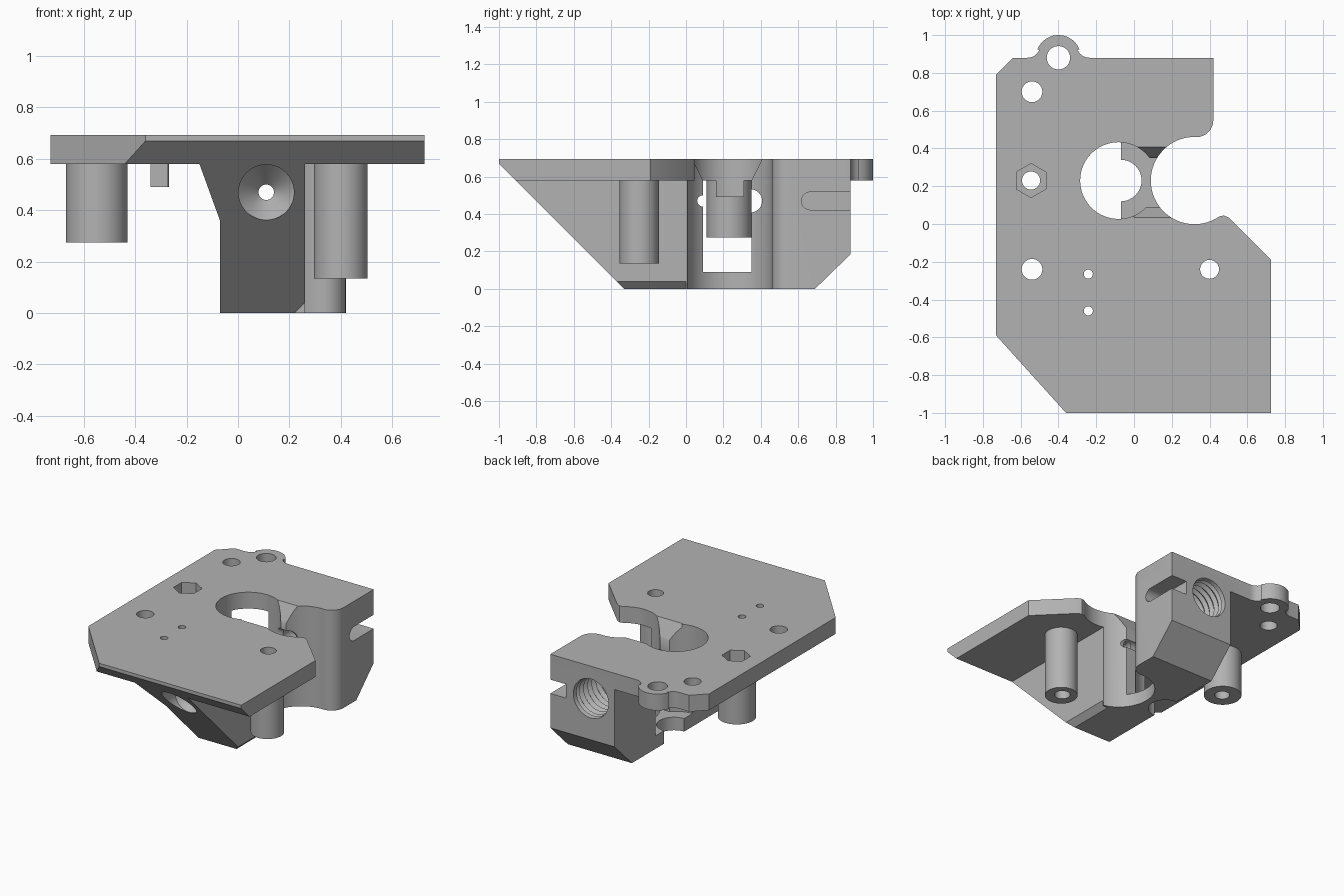
import bpy, bmesh, math
from mathutils import Vector

if "Cube" in bpy.data.objects:
    bpy.data.objects.remove(bpy.data.objects["Cube"])

grey = bpy.data.materials.new("light_grey")
grey.diffuse_color = (0.45, 0.45, 0.45, 1)
grey.use_nodes = True
grey.node_tree.nodes["Principled BSDF"].inputs["Base Color"].default_value = grey.diffuse_color


def arc(cx, cy, r, a0, a1, n=12):
    return [(cx + r * math.cos(math.radians(a0 + (a1 - a0) * i / n)),
             cy + r * math.sin(math.radians(a0 + (a1 - a0) * i / n))) for i in range(n + 1)]


def finish(name, bm):
    bmesh.ops.recalc_face_normals(bm, faces=bm.faces)
    me = bpy.data.meshes.new(name)
    bm.to_mesh(me)
    bm.free()
    me.materials.append(grey)
    ob = bpy.data.objects.new(name, me)
    bpy.context.collection.objects.link(ob)
    return ob


def prism(name, pts, lo, hi, axis="z"):
    """Extrude a closed outline along an axis."""
    place = {"z": lambda a, b, c: (a, b, c), "y": lambda a, b, c: (a, c, b),
             "x": lambda a, b, c: (c, a, b)}[axis]
    bm = bmesh.new()
    f = bm.faces.new([bm.verts.new(place(a, b, lo)) for a, b in pts])
    new = bmesh.ops.extrude_face_region(bm, geom=[f])["geom"]
    shift = Vector(place(0, 0, hi - lo))
    bmesh.ops.translate(bm, vec=shift, verts=[v for v in new if isinstance(v, bmesh.types.BMVert)])
    return finish(name, bm)


def rod(name, a, b, r, lo, hi, axis="z", n=40):
    return prism(name, arc(a, b, r, 0, 360, n)[:-1], lo, hi, axis)


def box(name, x0, x1, y0, y1, z0, z1):
    return prism(name, [(x0, y0), (x1, y0), (x1, y1), (x0, y1)], z0, z1)


def lathe_y(name, cx, cz, prof, n=40):
    """Solid of revolution about a line parallel to y, profile of (radius, y)."""
    bm = bmesh.new()
    rings = [[bm.verts.new((x, y, z)) for x, z in arc(cx, cz, r, 0, 360, n)[:-1]] for r, y in prof]
    for p, q in zip(rings, rings[1:]):
        for i in range(n):
            bm.faces.new([p[i], p[(i + 1) % n], q[(i + 1) % n], q[i]])
    bm.faces.new(rings[0])
    bm.faces.new(rings[-1])
    return finish(name, bm)


def combine(target, tool, op):
    m = target.modifiers.new(op, "BOOLEAN")
    m.operation, m.object, m.solver = op, tool, "EXACT"
    bpy.context.view_layer.objects.active = target
    bpy.ops.object.modifier_apply(modifier=m.name)
    bpy.data.objects.remove(tool)


# mounting plate with rear ear
plate = [(-0.36, -1), (0.725, -1), (0.725, -0.19), (0.50, 0.035), (0.475, 0.045), (0.45, 0.04),
         (0.32, 0.23)] + arc(0.33, 0.55, 0.09, -90, 0, 8) + [(0.42, 0.88)]
plate += arc(-0.235, 0.95, 0.07, -90, -157, 6) + arc(-0.4, 0.88, 0.12, 21, 159, 20)
plate += arc(-0.565, 0.95, 0.07, -23, -90, 6) + [(-0.64, 0.88), (-0.73, 0.79), (-0.73, -0.59)]
housing = prism("extruder_housing", plate, 0.58, 0.693)

# lower body with chamfered rear underside
body = [(-0.07, -0.99), (0.26, -0.99), (0.26, 0.2)]
body += arc(0.33, 0.55, 0.09, -90, 0, 8) + [(0.42, 0.88), (-0.07, 0.88)]
block = prism("body", body, 0, 0.64)
combine(block, prism("rear_chamfer", [(0.69, 0), (0.67, -0.1), (1, -0.1), (1, 0.30), (0.88, 0.185)],
                     -1, 1, "x"), "DIFFERENCE")
combine(block, prism("front_corner", [(0.22, 0), (0.22, -0.1), (0.4, -0.1), (0.4, 0.04), (0.26, 0.04)],
                     -1, 0.0, "y"), "DIFFERENCE")
combine(housing, block, "UNION")

# flared left side, drive-side tab and the two screw bosses
combine(housing, prism("flare", [(-0.07, 0.36), (-0.15, 0.58), (-0.15, 0.63), (0, 0.63), (0, 0.36)],
                       -0.98, 0.1, "y"), "UNION")
combine(housing, box("tab", -0.34, -0.26, 0.16, 0.31, 0.49, 0.62), "UNION")
combine(housing, rod("left_boss", -0.55, 0.23, 0.12, 0.275, 0.63), "UNION")
combine(housing, rod("right_boss", 0.40, -0.25, 0.105, 0.135, 0.63), "UNION")

# 45 degree front face
cuts = [prism("front_slope", [(-0.33, 0), (-1.03, 0.7), (-1.3, 0.7), (-1.3, -0.1), (-0.23, -0.1)],
              -1, 1, "x")]
# motor opening, shaft notch, idler recess and side window
cuts += [rod("motor_opening", -0.082, 0.23, 0.203, 0.09, 0.8, n=64),
         rod("shaft_notch", -0.07, 0.23, 0.11, -0.1, 0.2),
         rod("idler_recess", 0.32, 0.23, 0.231, -0.1, 0.8, n=64),
         box("side_window", -0.05, 0.2, 0.09, 0.35, 0.09, 0.59),
         prism("window_flare", [(0.03, 0.70), (0.09, 0.58), (0.35, 0.58), (0.41, 0.70)],
               0, 0.25, "x"),
         rod("front_relief", 0.09, 0.47, 0.03, -0.2, 0.25, "x", 20),
         rod("rear_relief", 0.345, 0.47, 0.062, -0.2, 0.25, "x", 24)]
# filament path: countersink in front, threaded socket behind
cuts.append(lathe_y("filament_inlet", 0.11, 0.47,
                    [(0.108, -1.2), (0.108, -0.69), (0.03, -0.60), (0.03, 0.2)]))
thread = [(0.05, 0.3), (0.05, 0.58), (0.125, 0.58)]
for i in range(6):
    y = 0.60 + i * 0.045
    thread += [(0.125, y), (0.145, y + 0.022)]
combine_thread = thread + [(0.13, 0.85), (0.145, 0.95)]
cuts.append(lathe_y("threaded_socket", 0.11, 0.47, combine_thread))
# clamp slot in the right rear face
slot = arc(0.665, 0.47, 0.048, 90, 270, 10) + [(1, 0.422), (1, 0.518)]
cuts.append(prism("clamp_slot", slot, 0.30, 0.6, "x"))
# screw holes and hexagonal nut pocket
for x, y, r in [(-0.54, 0.70, 0.055), (-0.40, 0.88, 0.062), (-0.54, -0.24, 0.055),
                (0.40, -0.24, 0.05), (-0.545, 0.23, 0.048),
                (-0.242, -0.265, 0.024), (-0.242, -0.46, 0.024)]:
    cuts.append(rod("screw_hole", x, y, r, -0.1, 0.8, n=28))
cuts.append(prism("nut_pocket", arc(-0.545, 0.23, 0.09, 30, 390, 6)[:-1], 0.60, 0.8))

for c in cuts:
    combine(housing, c, "DIFFERENCE")

# centre and shade
bpy.ops.object.select_all(action="DESELECT")
housing.select_set(True)
bpy.context.view_layer.objects.active = housing
bpy.ops.object.shade_smooth_by_angle(angle=math.radians(28))
